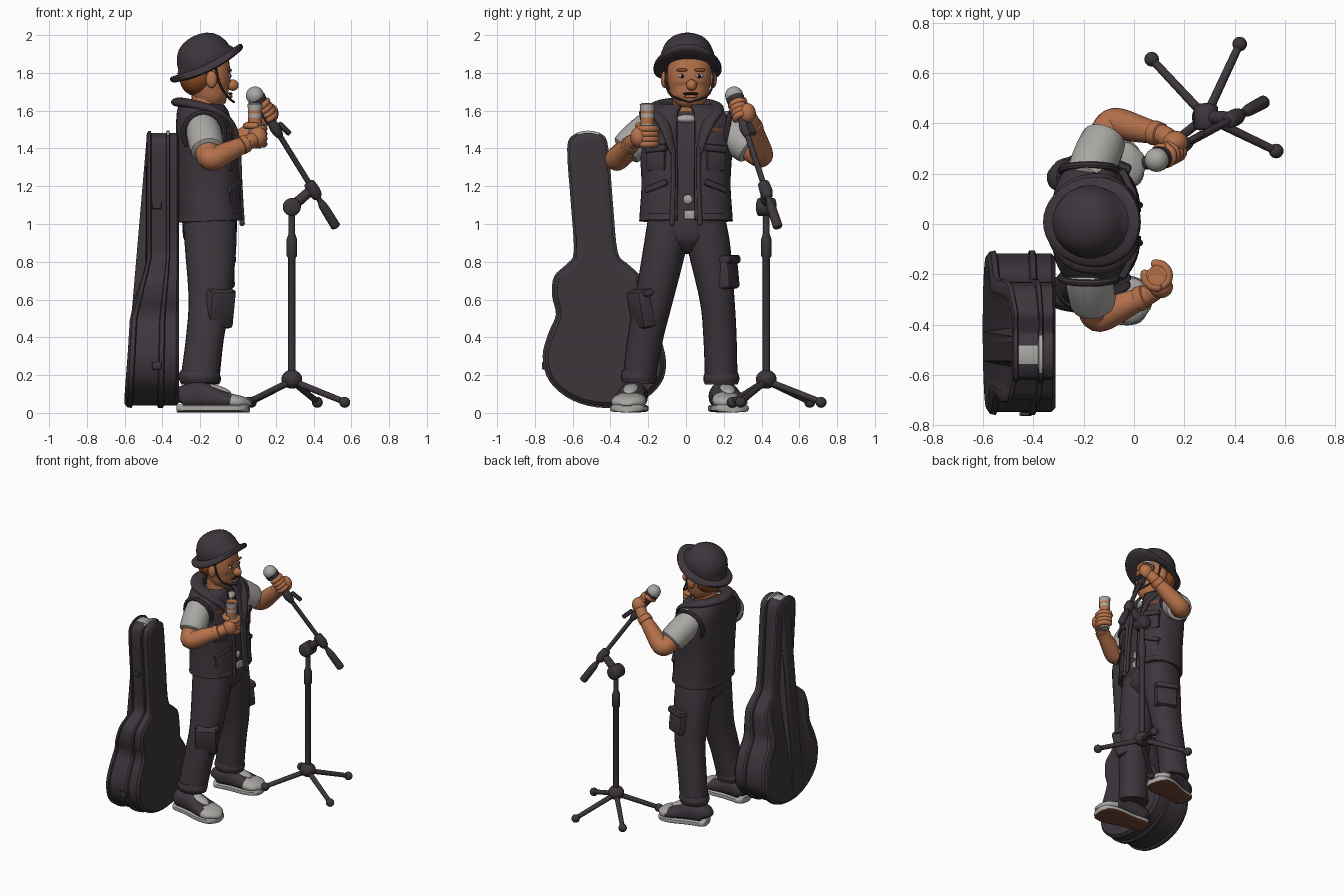
import bpy, bmesh, math
from mathutils import Vector, Matrix, Euler

if "Cube" in bpy.data.objects:
    bpy.data.objects.remove(bpy.data.objects["Cube"])

def mat(name, r, g, b):
    m = bpy.data.materials.new(name)
    m.diffuse_color = (r, g, b, 1)
    m.use_nodes = True
    m.node_tree.nodes["Principled BSDF"].inputs["Base Color"].default_value = m.diffuse_color
    return m

DARK = mat("charcoal cloth", .047, .037, .046)
SKIN = mat("skin", .46, .165, .07)
GREY = mat("light grey", .40, .39, .37)
HAIR = mat("ginger hair", .28, .075, .018)
BROWN = mat("brown patch", .16, .055, .035)
BLACK = mat("black", .012, .01, .012)

def finish(name, bm, mats, angle=40):
    bmesh.ops.recalc_face_normals(bm, faces=bm.faces)
    me = bpy.data.meshes.new(name)
    bm.to_mesh(me)
    bm.free()
    for m in (mats if isinstance(mats, list) else [mats]):
        me.materials.append(m)
    me.shade_smooth()
    me.set_sharp_from_angle(angle=math.radians(angle))
    ob = bpy.data.objects.new(name, me)
    bpy.context.collection.objects.link(ob)
    return ob

def paint(ob, rule):
    for p in ob.data.polygons:
        p.material_index = rule(p.center, p.normal)

def spline(pts, sub=4, closed=False):
    """Catmull-Rom through tuples of any length"""
    n, out = len(pts), []
    get = lambda i: pts[i % n] if closed else pts[max(0, min(n - 1, i))]
    for i in range(n if closed else n - 1):
        a, b, c, d = (get(i + k) for k in (-1, 0, 1, 2))
        for s in range(sub):
            t = s / sub
            out.append(tuple(.5 * (2*q + (r-p)*t + (2*p-5*q+4*r-u)*t*t + (3*q-p-3*r+u)*t**3)
                             for p, q, r, u in zip(a, b, c, d)))
    return out if closed else out + [tuple(pts[-1])]

def sweep(name, pts, mats, ref=(1, 0, 0), n=20, sub=4, power=2, cap=0, arc=None, angle=40):
    """Loft ellipses (x,y,z,ra,rb) along a path; cap = rounded end length; arc = open sheet"""
    pts = [tuple(p) if len(p) == 5 else tuple(p) + (p[3],) for p in pts]
    ring = spline(pts, sub) if sub > 1 else pts
    P = [Vector(r[:3]) for r in ring]
    secs = []
    for i, r in enumerate(ring):
        t = (P[min(i + 1, len(P) - 1)] - P[max(i - 1, 0)]).normalized()
        u = Vector(ref)
        u = (u - t * u.dot(t)).normalized()
        secs.append((P[i], t, u, t.cross(u), r[3], r[4]))
    if cap:
        for end, sg in ((0, -1), (-1, 1)):
            c, t, u, v, a, b = secs[end]
            new = [(c + t * sg * cap * math.sin(k), t, u, v, a * math.cos(k), b * math.cos(k))
                   for k in (.5, 1, 1.4)]
            secs = new[::-1] + secs if sg < 0 else secs + new
    bm, rows = bmesh.new(), []
    a0, a1 = arc or (0, 2 * math.pi)
    for c, t, u, v, a, b in secs:
        row = []
        for k in range(n):
            th = a0 + (a1 - a0) * k / (n - 1 if arc else n)
            f = lambda w: math.copysign(abs(w) ** (2 / power), w)
            row.append(bm.verts.new(c + u * a * f(math.cos(th)) + v * b * f(math.sin(th))))
        rows.append(row)
    for r, s in zip(rows, rows[1:]):
        for k in range(n - 1 if arc else n):
            bm.faces.new((r[k], r[(k + 1) % n], s[(k + 1) % n], s[k]))
    if not arc:
        bm.faces.new(rows[0])
        bm.faces.new(rows[-1])
    return finish(name, bm, mats, angle)

def ball(name, c, r, mats, rot=(0, 0, 0)):
    bm = bmesh.new()
    bmesh.ops.create_uvsphere(bm, u_segments=24, v_segments=14, radius=1)
    r = r if isinstance(r, tuple) else (r,) * 3
    bm.transform(Matrix.LocRotScale(Vector(c), Euler(rot), Vector(r)))
    return finish(name, bm, mats)

def box(name, c, size, mats, rot=(0, 0, 0), bevel=.012):
    bm = bmesh.new()
    bmesh.ops.create_cube(bm, size=1)
    bm.transform(Matrix.Diagonal((*size, 1)))
    bmesh.ops.bevel(bm, geom=bm.edges[:], offset=bevel, segments=2, affect='EDGES', profile=.5)
    bm.transform(Matrix.LocRotScale(Vector(c), Euler(rot), None))
    return finish(name, bm, mats)

# ---- guitar case: outline in y,z swept through its depth
half = [(-.43, .03), (-.6, .07), (-.72, .17), (-.755, .3), (-.725, .42), (-.685, .52), (-.705, .62),
        (-.695, .72), (-.63, .785), (-.59, .85), (-.605, 1.1), (-.625, 1.4), (-.59, 1.47), (-.52, 1.49),
        (-.445, 1.47), (-.415, 1.4), (-.39, 1.1), (-.365, .85), (-.31, .785), (-.245, .72), (-.225, .62),
        (-.215, .52), (-.15, .42), (-.11, .28), (-.135, .16), (-.25, .06)]
line = [Vector(p) for p in spline(half, 4, True)]
def back_x(z):
    if z < .5: return -.603 + .06 * z
    return -.573 + .088 * min(1, (z - .5) / .32)
bm, rows, N = bmesh.new(), [], len(line)
for t, off in ((0, -.05), (0, -.02), (.05, 0), (.13, .004), (.15, -.008), (.6, -.008), (.62, .004),
               (.7, .004), (.72, -.008), (.94, -.008), (1, -.025), (1, -.05)):
    row = []
    for i, p in enumerate(line):
        d = (line[(i + 1) % N] - line[i - 1]).normalized()
        q = p + Vector((-d.y, d.x)) * off
        x = back_x(p.y)
        row.append(bm.verts.new((x + t * (-.312 - x), q.x, q.y)))
    rows.append(row)
for r, s in zip(rows, rows[1:]):
    for k in range(N):
        bm.faces.new((r[k], r[(k + 1) % N], s[(k + 1) % N], s[k]))
for r in (rows[0], rows[-1]):
    bmesh.ops.triangulate(bm, faces=[bm.faces.new(r)])
case = finish("guitar_case", bm, [DARK, GREY], 35)
paint(case, lambda c, n: int(c.z > 1.476 and -.46 < c.x < -.36))
for z, y in ((.25, -.755), (1.1, -.6)):
    box("case_latch", (-.43, y, z), (.05, .015, .04), DARK, bevel=.005)

# ---- legs, cuffs and shoes
legs = {"right": [(-.15, -.09, 1.0, .14, .115), (-.145, -.115, .86, .135, .112), (-.15, -.17, .6, .112, .1),
                  (-.175, -.215, .4, .1, .094), (-.205, -.25, .17, .1, .086)],
        "left": [(-.15, .1, 1.0, .14, .112), (-.145, .125, .86, .132, .112), (-.15, .165, .6, .11, .092),
                 (-.175, .18, .4, .1, .088), (-.2, .187, .16, .1, .086)]}
for side, p in legs.items():
    sweep(side + "_trouser_leg", p, DARK, n=24, power=2.2)
    x, y, z = p[-1][:3]
    sweep(side + "_cuff", [(x, y, z - .01, .1, .086), (x, y, z + .02, .11, .096), (x, y, z + .055, .1, .088)], DARK)
sweep("hips", [(-.15, .005, .87, .1, .1), (-.15, .005, .93, .14, .19), (-.15, .005, 1.06, .145, .21)], DARK, cap=.03, n=28)
box("right_leg_pocket", (-.1, -.235, .55), (.15, .09, .2), DARK, (.2, 0, .5), .02)
box("left_leg_pocket", (-.1, .21, .74), (.15, .1, .17), DARK, (.1, 0, -.4), .02)
box("left_pocket_flap", (-.1, .212, .81), (.16, .11, .045), DARK, (.1, 0, -.4), .015)
box("right_pocket_flap", (-.1, -.215, .64), (.16, .1, .04), DARK, (.2, 0, .5), .015)

for side, h, t in (("right", (-.32, -.265), (.06, -.315)), ("left", (-.31, .18), (.035, .25))):
    h, t = Vector(h), Vector(t)
    ref = (-(t - h).y, (t - h).x, 0)
    def row(k, w, lo, hi):
        q = h.lerp(t, k)
        return (q.x, q.y, (lo + hi) / 2, w, (hi - lo) / 2)
    sole = sweep(side + "_sole", [row(k, w, .003, .045) for k, w in
                 ((0, .04), (.06, .07), (.35, .078), (.7, .1), (.9, .088), (.98, .055), (1, .02))],
                 [GREY, BROWN], ref, power=4)
    paint(sole, lambda c, n: int(n.z < -.7))
    upper = sweep(side + "_shoe", [row(k, w, .02, z) for k, w, z in
                  ((.01, .03, .1), (.06, .065, .14), (.3, .074, .165), (.5, .08, .14), (.72, .092, .105),
                   (.88, .085, .09), (.97, .05, .07), (.99, .02, .05))], [DARK, GREY], ref, n=24, power=2.3)
    limit = h.lerp(t, .74).x
    paint(upper, lambda c, n: int(c.x > limit))
    q = h.lerp(t, .56)
    ball(side + "_shoe_laces", (q.x, q.y, .125), (.075, .04, .02), GREY,
         (0, .3, math.atan2((t - h).y, (t - h).x)))

# ---- torso, open vest and collar
sweep("shirt", [(-.15, 0, 1.0, .145, .2), (-.155, 0, 1.2, .145, .205), (-.165, 0, 1.4, .14, .21),
                (-.18, 0, 1.52, .12, .2), (-.185, 0, 1.59, .1, .12)], DARK, n=32, power=2.4)
vest = sweep("vest", [(-.145, 0, 1.015, .165, .238), (-.147, 0, 1.06, .16, .235), (-.155, 0, 1.22, .16, .226),
                      (-.168, 0, 1.4, .152, .236), (-.182, 0, 1.53, .138, .236), (-.19, 0, 1.595, .125, .19),
                      (-.19, 0, 1.63, .11, .13)], DARK, n=48, power=2.5, arc=(.13, 2 * math.pi - .13))
s = vest.modifiers.new("thickness", 'SOLIDIFY')
s.thickness, s.offset = .02, 0
sweep("vest_hem", [(-.145, 0, 1.02, .17, .243), (-.145, 0, 1.055, .17, .243)], DARK, n=48, power=2.5, sub=1,
      arc=(.14, 2 * math.pi - .14)).modifiers.new("thickness", 'SOLIDIFY').thickness = .02
col = [(.0, .07, 1.38, .014, .02), (-.04, .11, 1.52, .022, .04), (-.13, .155, 1.6, .025, .045),
       (-.25, .125, 1.635, .025, .045)]
sweep("vest_collar", [(x, -y, z, a, b) for x, y, z, a, b in col] + [(-.31, 0, 1.645, .025, .045)] + col[::-1],
      DARK, (0, 0, 1), cap=.01, sub=6)
for s in (-1, 1):
    sweep("vest_front_edge", [(.005, s * .068, 1.4, .012), (.012, s * .068, 1.2, .012), (.022, s * .075, 1.0, .014)],
          DARK, n=10, cap=.01)
    box("chest_pocket", (-.035, s * .155, 1.345), (.04, .11, .13), DARK, (0, 0, s * .45))
    box("chest_pocket_flap", (-.028, s * .157, 1.4), (.045, .125, .04), DARK, (s * -.1, 0, s * .45))
    box("lower_pocket", (-.025, s * .15, 1.13), (.03, .12, .12), DARK, (0, 0, s * .45))
    box("lower_pocket_flap", (-.022, s * .155, 1.2), (.04, .14, .035), DARK, (s * -.35, 0, s * .45))
    box("chest_patch", (-.055, s * .15, 1.5), (.03, .09, .03), BROWN, (s * -.15, 0, s * .45), .006)
    sweep("armhole_trim", [(-.29 + .11 * (1 - math.cos(k)), s * (.215 + .02 * math.sin(k)),
                            1.48 + .11 * math.sin(k), .014) for k in (-.6, 0, .8, 1.6, 2.4, 3.1, 3.7)],
          DARK, (0, 1, 0), n=8, cap=.01)
ball("shirt_collar", (-.085, .005, 1.555), (.045, .06, .025), GREY)
box("belt_buckle", (.0, .02, 1.05), (.025, .06, .05), GREY, bevel=.008)
ball("shirt_badge", (-.008, .01, 1.13), (.012, .025, .025), GREY)

# ---- head and face
sweep("neck", [(-.18, .005, 1.52, .08), (-.165, .01, 1.7, .078)], SKIN)
sweep("head", [(-.1, .018, 1.628, .045, .05), (-.12, .018, 1.66, .08, .088), (-.148, .018, 1.72, .108, .108),
               (-.155, .018, 1.8, .115, .118), (-.165, .018, 1.9, .11, .11)], SKIN, n=28, power=2.3, cap=.012)
ball("hair", (-.215, .01, 1.775), (.095, .133, .1), HAIR)
ball("nose", (-.028, .03, 1.735), (.032, .028, .03), SKIN)
ball("mouth", (-.04, .025, 1.69), (.012, .042, .007), BLACK)
ball("lower_lip", (-.042, .025, 1.675), (.014, .035, .009), SKIN)
for s in (-1, 1):
    ball("ear", (-.14, .015 + s * .128, 1.765), (.03, .02, .045), SKIN)
    ball("eye", (-.05, .026 + s * .045, 1.785), (.012, .022, .013), GREY)
    ball("pupil", (-.041, .026 + s * .045, 1.784), (.006, .009, .01), BLACK)
    ball("eyebrow", (-.044, .026 + s * .048, 1.815), (.012, .03, .009), HAIR)
    sweep("chin_strap", [(-.12, .018 + s * .125, 1.84, .006), (-.1, .018 + s * .125, 1.75, .006),
                         (-.06, .018 + s * .095, 1.68, .006), (-.022, .02, 1.645, .006)], DARK, n=8, cap=.006)

# ---- bowl-shaped hat with tilted, drooping brim
bm, rows = bmesh.new(), []
tilt = Matrix.Translation((-.168, .008, 1.855)) @ Matrix.Rotation(-.45, 4, 'Y')
for r, z in ((.05, -.02), (.6, -.035), (.94, -.022), (1, -.01), (1, .006), (.94, .012), (.78, .008), (.73, .03),
             (.7, .06), (.62, .095), (.49, .125), (.33, .143), (.16, .152), (.02, .155)):
    row = []
    for k in range(40):
        a = 2 * math.pi * k / 40
        droop = .035 * math.sin(a) ** 2 * max(0, r - .6) / .4
        lx = .212 if r > .77 else .205
        row.append(bm.verts.new(tilt @ Vector((r * lx * math.cos(a), r * (.18 if r > .77 else .2) * math.sin(a), z - droop))))
    rows.append(row)
for r, s in zip(rows, rows[1:]):
    for k in range(40):
        bm.faces.new((r[k], r[(k + 1) % 40], s[(k + 1) % 40], s[k]))
bm.faces.new(rows[0])
bm.faces.new(rows[-1])
finish("hat", bm, DARK, 50)

# ---- arms and gripping hands
def arm(side, shoulder, elbow, wrist, palm, grip, axis, toward, r):
    S, E, W, G = Vector(shoulder), Vector(elbow), Vector(wrist), Vector(grip)
    m = S.lerp(E, .62)
    sweep(side + "_sleeve", [(*S, .085), (*S.lerp(E, .3), .094), (*m, .092), (*S.lerp(E, .72), .087)], GREY, cap=.015)
    sweep(side + "_arm", [(*m, .066), (*S.lerp(E, .9), .064), (*E.lerp(W, .12), .062), (*E.lerp(W, .5), .055),
                          (*W, .04), (*W.lerp(Vector(palm), .5), .04)], SKIN, (0, 0, 1), cap=.03)
    sweep(side + "_wristband", [(*E.lerp(W, .84), .05), (*E.lerp(W, .98), .047)], SKIN, (0, 0, 1), sub=1, cap=.006)
    ball(side + "_palm", palm, (.05, .045, .055), SKIN)
    ax = Vector(axis).normalized()
    u = Vector(palm) - G
    u = (u - ax * u.dot(ax)).normalized()
    v = ax.cross(u) * toward
    for i in range(5):
        thumb = i == 4
        c = G + ax * (.055 if thumb else -.042 + i * .027)
        span = [-.2, -.8, -1.5, -2.1] if thumb else [-.2, .7, 1.5, 2.3, 3.0]
        sweep(side + ("_thumb" if thumb else "_finger"),
              [(*(c + (u * math.cos(a) + v * math.sin(a)) * (r + .014)), .018) for a in span],
              SKIN, ax, n=10, sub=3, cap=.014)

arm("right", (-.19, -.17, 1.53), (-.15, -.375, 1.335), (.05, -.285, 1.43), (.105, -.25, 1.46),
    (.09, -.205, 1.465), (0, 0, 1), 1, .034)
arm("left", (-.19, .17, 1.53), (-.09, .405, 1.35), (.11, .355, 1.53), (.165, .325, 1.585),
    (.142, .285, 1.6), (-.43, -.235, .71), -1, .022)

# ---- banded drinking cup
cup = sweep("cup", [(.09, -.205, z, r) for z, r in ((1.4, .032), (1.46, .034), (1.53, .036), (1.565, .037),
            (1.585, .037), (1.6, .037), (1.635, .04), (1.64, .032), (1.62, .03))], [GREY, SKIN, BLACK], sub=1, n=24)
paint(cup, lambda c, n: 2 if n.z > .9 and c.z < 1.63 else int(c.z > 1.636 or 1.53 < c.z < 1.56 or 1.585 < c.z < 1.6))

# ---- microphone, boom and stand
head, tail = Vector((.09, .255, 1.68)), Vector((.525, .49, .975))
on = lambda k, r: (*head.lerp(tail, k), r)
ball("microphone_head", head, .048, GREY)
sweep("microphone_collar", [on(.02, .049), on(.05, .045)], DARK, sub=1)
sweep("microphone_body", [on(.04, .034), on(.12, .028), on(.26, .02)], DARK, cap=.01)
sweep("microphone_clip", [on(.2, .024), on(.25, .029), on(.3, .02)], DARK, cap=.01)
box("clip_lever", (.245, .345, 1.505), (.09, .025, .03), DARK, (0, .7, .5), .01)
sweep("boom", [on(.2, .015), on(.98, .015)], DARK, n=12, sub=1)
sweep("boom_weight", [on(.8, .017), on(.84, .024), on(.98, .026)], DARK, cap=.012)
sweep("boom_clutch", [on(.66, .03), on(.72, .034), on(.76, .026)], DARK, cap=.01)
sweep("boom_link", [(.285, .425, 1.09, .028), (*head.lerp(tail, .7), .026)], DARK, (0, 0, 1), sub=1, cap=.02)
sweep("stand_knob", [(.285, .385, 1.09, .048), (.285, .465, 1.09, .048)], DARK, sub=1, cap=.015)
sweep("stand_pole", [(.285, .425, z, r) for z, r in ((.15, .02), (.82, .02), (.83, .027), (.92, .027), (.95, .017),
                                                   (1.09, .017))], DARK, sub=1)
ball("stand_hub", (.285, .425, .178), (.055, .055, .05), DARK)
for x, y in ((.07, .655), (.42, .715), (.565, .29), (.055, .245)):
    sweep("stand_leg", [(.285, .425, .17, .018), (x, y, .058, .016)], DARK, (0, 0, 1), n=12, sub=1)
    ball("stand_foot", (x, y, .056), .029, DARK)
